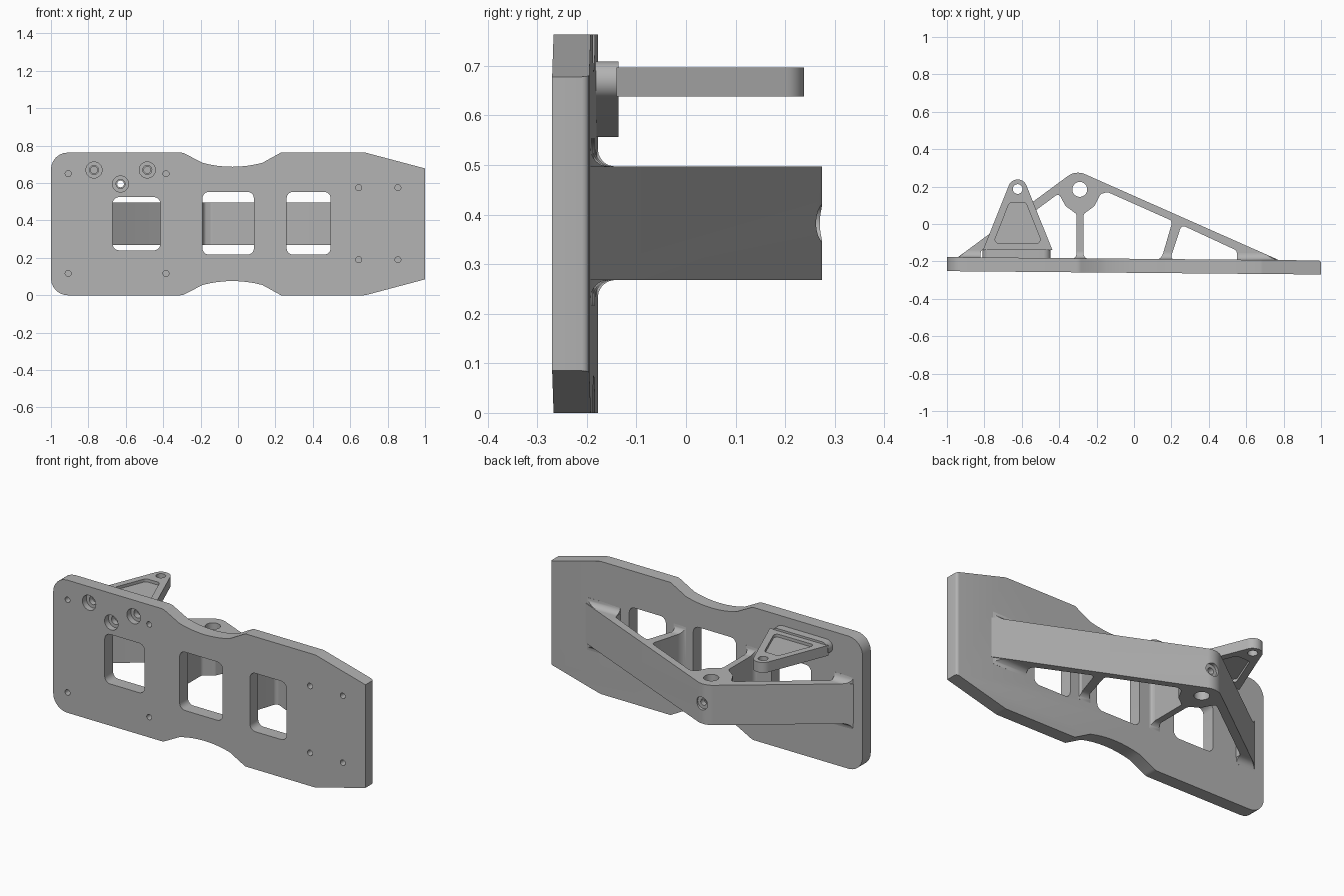
import bpy, bmesh, math
from mathutils import Vector
from mathutils.geometry import convex_hull_2d

if "Cube" in bpy.data.objects:
    bpy.data.objects.remove(bpy.data.objects["Cube"])

grey = bpy.data.materials.new("machined grey")
grey.diffuse_color = (0.45, 0.45, 0.45, 1)
grey.use_nodes = True
grey.node_tree.nodes["Principled BSDF"].inputs["Base Color"].default_value = grey.diffuse_color


def add(name, bm):
    bmesh.ops.recalc_face_normals(bm, faces=bm.faces)
    me = bpy.data.meshes.new(name)
    bm.to_mesh(me)
    bm.free()
    me.materials.append(grey)
    ob = bpy.data.objects.new(name, me)
    bpy.context.collection.objects.link(ob)
    return ob


def prism(name, pts, axis, lo, hi):
    """Extrude a 2D outline along y (points are x,z) or z (points are x,y)."""
    bm = bmesh.new()
    place = (lambda a, b, c: (a, c, b)) if axis == "y" else (lambda a, b, c: (a, b, c))
    ends = [[bm.verts.new(place(p[0], p[1], c)) for p in pts] for c in (lo, hi)]
    for ring in ends:
        bm.faces.new(ring)
    n = len(pts)
    for i in range(n):
        j = (i + 1) % n
        bm.faces.new((ends[0][i], ends[0][j], ends[1][j], ends[1][i]))
    return add(name, bm)


def circle(x, y, r, n=32):
    return [(x + r * math.cos(2 * math.pi * i / n), y + r * math.sin(2 * math.pi * i / n)) for i in range(n)]


def hull(pts):
    return [pts[i] for i in convex_hull_2d([Vector(p) for p in pts])]


def rounded(pts, default=0.0, steps=6):
    """Round the corners of a polygon; a third value is the corner radius."""
    out, n = [], len(pts)
    for i, p in enumerate(pts):
        r = p[2] if len(p) > 2 else default
        c = Vector(p[:2])
        u = (Vector(pts[i - 1][:2]) - c)
        v = (Vector(pts[(i + 1) % n][:2]) - c)
        if r == 0:
            out.append(tuple(c))
            continue
        half = u.angle(v) / 2
        d = min(r / math.tan(half), 0.48 * u.length, 0.48 * v.length)
        r = d * math.tan(half)
        u.normalize()
        v.normalize()
        mid = c + (u + v).normalized() * (r / math.sin(half))
        a, b = c + u * d - mid, c + v * d - mid
        sweep = a.angle_signed(b)
        for k in range(steps + 1):
            t = -sweep * k / steps
            out.append((mid.x + a.x * math.cos(t) - a.y * math.sin(t),
                        mid.y + a.x * math.sin(t) + a.y * math.cos(t)))
    return out


def box(x0, x1, y0, y1):
    return [(x0, y0), (x1, y0), (x1, y1), (x0, y1)]


def cut(ob, cutters):
    for c in cutters:
        c.hide_render = True
        m = ob.modifiers.new("cut", "BOOLEAN")
        m.object, m.operation, m.solver = c, "DIFFERENCE", "EXACT"
    bpy.context.view_layer.update()
    me = bpy.data.meshes.new_from_object(ob.evaluated_get(bpy.context.evaluated_depsgraph_get()))
    ob.modifiers.clear()
    ob.data = me
    for c in cutters:
        bpy.data.objects.remove(c)


# Mounting plate: symmetric outline with a waist, tapered right end
H, FRONT, BACK, LEAN = 0.763, -0.261, -0.186, -0.009
waist = [(-0.19 + 0.04 * i, 0.687 + 0.021 * ((i - 4) / 4) ** 2, 0) for i in range(9)]
upper = [(-1, H, 0.09), (-0.295, H, 0.06)] + waist + [(0.23, H, 0), (0.68, H, 0.06), (1, 0.678, 0)]
lower = [(x, H - z, r) for x, z, r in reversed(upper)]
plate = prism("mounting_plate", rounded(upper + lower), "y", FRONT, BACK)

# Windows, blind screw holes and counterbored bolt holes
bolts = [(-0.77, 0.67), (-0.485, 0.67), (-0.628, 0.595)]
tools = [prism("cutter", rounded(box(*w), 0.035), "y", -0.4, 0) for w in
         [(-0.67, -0.415, 0.24, 0.525), (-0.19, 0.085, 0.217, 0.553), (0.26, 0.495, 0.217, 0.553)]]
for xs, zs in [((-0.908, -0.385), (0.117, 0.65)), ((0.645, 0.855), (0.19, 0.575))]:
    tools += [prism("cutter", circle(x, z, 0.016, 20), "y", -0.4, -0.215) for x in xs for z in zs]
for x, z in bolts:
    tools.append(prism("cutter", circle(x, z, 0.043), "y", -0.4, -0.225))
    tools.append(prism("cutter", circle(x, z, 0.024), "y", -0.4, 0))
cut(plate, tools)

# Soften the right rear edge, then give the plate its slight lean
bm = bmesh.new()
bm.from_mesh(plate.data)
edge = [e for e in bm.edges if all(v.co.x > 0.999 and v.co.y > BACK - 0.001 for v in e.verts)]
bmesh.ops.bevel(bm, geom=edge, offset=0.015, segments=4, profile=0.5, affect="EDGES")
for v in bm.verts:
    v.co.y += LEAN * v.co.x
bm.to_mesh(plate.data)
bm.free()

# Rear truss frame: two beams meeting at a rounded hub, with two struts
Z0, Z1 = 0.268, 0.497
hub = (-0.29, 0.185)
frame = prism("truss_frame", rounded([(-0.972, -0.2, 0), (-0.311, 0.288, 0.092), (0.791, -0.2, 0)], steps=14),
              "z", Z0, Z1)
openings = [
    [(-0.82, -0.3), (-0.82, -0.145), (-0.414, 0.155), (-0.398, 0.155), (-0.366, 0.096), (-0.307, 0.053), (-0.307, -0.3)],
    [(-0.27, -0.3), (-0.27, 0.053), (-0.211, 0.096), (-0.179, 0.16), (-0.142, 0.171), (0.206, 0.016), (0.146, -0.19), (0.138, -0.3)],
    [(0.19, -0.3), (0.193, -0.19), (0.249, -0.02), (0.265, -0.01), (0.55, -0.142), (0.55, -0.3)],
]
tools = [prism("cutter", rounded(o, 0.022), "z", 0.1, 0.6) for o in openings]
mid = (Z0 + Z1) / 2
tools += [prism("cutter", circle(*hub, 0.04), "z", 0.1, 0.6),
          prism("cutter", circle(hub[0], mid, 0.037), "y", 0.255, 0.4),
          prism("cutter", circle(hub[0], mid, 0.018, 20), "y", 0.185, 0.4)]
cut(frame, tools)


def foot(name, x0, x1, s0, s1, spread):
    """Concave fillet skirt where a truss member meets the plate."""
    r, base, rings = 0.036, BACK + LEAN * (x0 + x1) / 2, []
    bm = bmesh.new()
    for h in [-0.008] + [r * (i / 7) ** 1.5 for i in range(8)]:
        t = 1 - max(h, 0) / r
        e = r * (1 - math.sqrt(1 - t * t))
        a, b = x0 + s0 * h - spread * e, x1 + s1 * h + spread * e
        rings.append([bm.verts.new((x, base + h, z)) for x, z in box(a, b, Z0 - e, Z1 + e)])
    for p, q in zip(rings, rings[1:]):
        for i in range(4):
            bm.faces.new((p[i], p[i - 1], q[i - 1], q[i]))
    bm.faces.new(rings[0])
    bm.faces.new(rings[-1])
    add(name, bm)


foot("left_beam_foot", -0.94, -0.822, 1.353, 0, 0)
foot("right_beam_foot", 0.552, 0.762, 0, -2.26, 0)
foot("centre_strut_foot", -0.306, -0.271, 0, 0, 0.5)
foot("leaning_strut_foot", 0.147, 0.192, 0.29, 0.29, 0.5)

# Bracket base: rounded triangle around the three bolts
base = prism("bracket_base", hull([p for x, z in bolts for p in circle(x, z, 0.039)]), "y", -0.188, -0.136)
cut(base, [prism("cutter", circle(x, z, 0.018, 20), "y", -0.3, 0) for x, z in bolts])

# Bracket arm: triangular web with an eye and a pocket on each side
eye = (-0.622, 0.187)
arm = prism("bracket_arm", hull(circle(*eye, 0.051, 40) + [(-0.808, -0.14), (-0.436, -0.14)]), "z", 0.638, 0.697)
pocket = rounded([(-0.752, -0.103), (-0.492, -0.103), (-0.578, 0.114), (-0.666, 0.114)], 0.02)
cut(arm, [prism("cutter", circle(*eye, 0.026), "z", 0.5, 0.8),
          prism("cutter", pocket, "z", 0.68, 0.8),
          prism("cutter", pocket, "z", 0.5, 0.655)])

# Smooth the round surfaces, keep machined edges crisp
bpy.ops.object.select_all(action="SELECT")
bpy.context.view_layer.objects.active = plate
bpy.ops.object.shade_smooth_by_angle(angle=math.radians(30))
